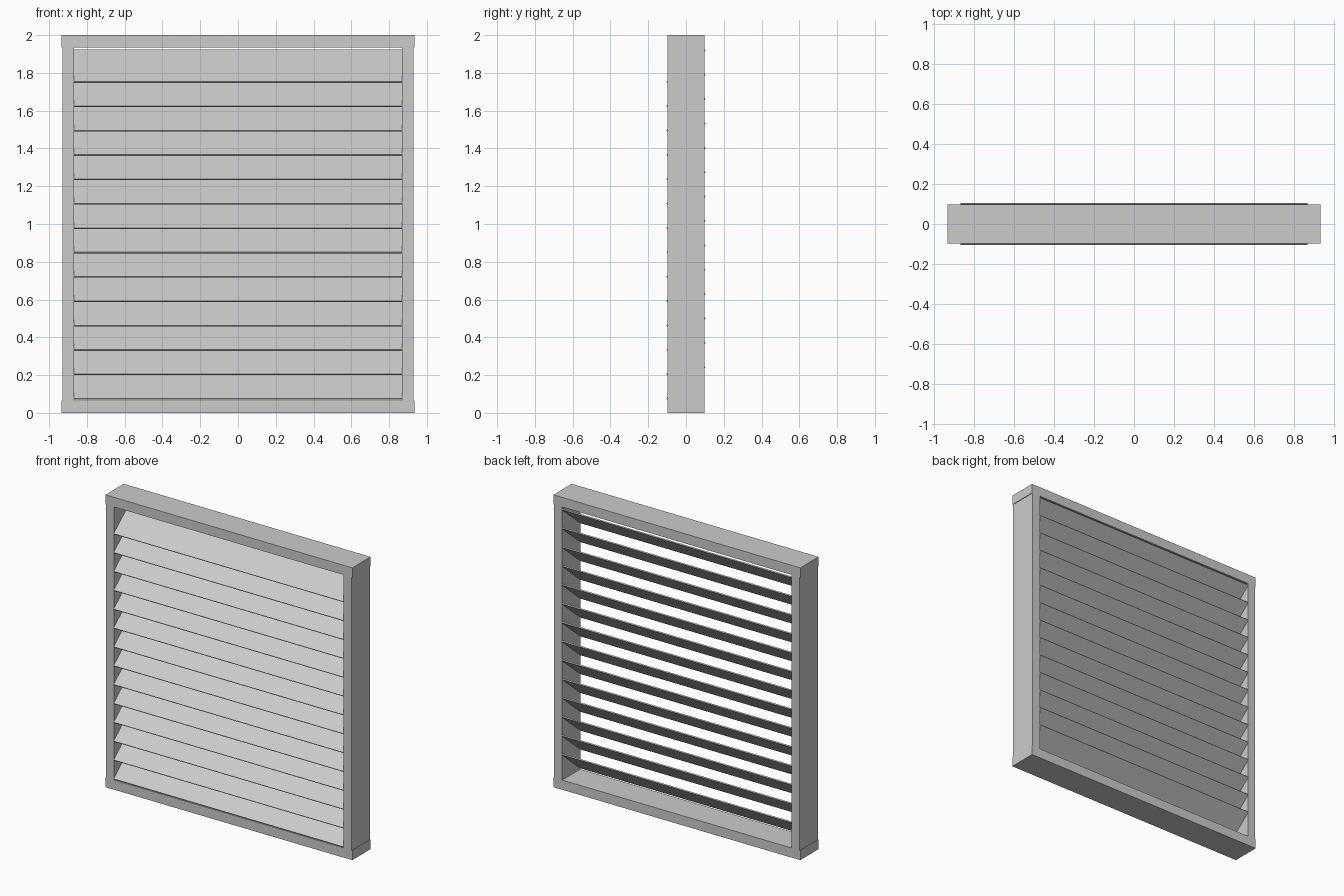
import bpy
from math import radians

if "Cube" in bpy.data.objects:
    bpy.data.objects.remove(bpy.data.objects["Cube"])


def box(name, size, loc, tilt=0.0):
    """Box with its dimensions baked in, optionally tilted about x."""
    bpy.ops.mesh.primitive_cube_add(size=1, location=loc, rotation=(tilt, 0, 0))
    ob = bpy.context.object
    ob.name = name
    ob.scale = size
    bpy.ops.object.transform_apply(location=False, rotation=False, scale=True)
    return ob


DEPTH = 0.197      # frame depth (y)
RAIL_H = 0.066     # rail height
IN_X = 0.868       # inner half width of the opening
POST_X = 0.930     # outer half width at the posts
RAIL_X = 0.934     # rails stick out slightly past the posts

# Top and bottom rails
box("bottom_rail", (2 * RAIL_X, DEPTH, RAIL_H), (0, 0, RAIL_H / 2))
box("top_rail", (2 * RAIL_X, DEPTH, RAIL_H), (0, 0, 2 - RAIL_H / 2))

# Side posts between the rails
for side, s in (("left", -1), ("right", 1)):
    box(side + "_post", (POST_X - IN_X, DEPTH, 2 - 2 * RAIL_H),
        (s * (POST_X + IN_X) / 2, 0, 1))

# Louvre slats: low at the front, high at the back
COUNT, FIRST, PITCH = 14, 0.159, 0.129
for i in range(COUNT):
    box(f"slat_{i + 1:02d}", (2 * IN_X, 0.265, 0.008),
        (0, 0, FIRST + i * PITCH), radians(40))
